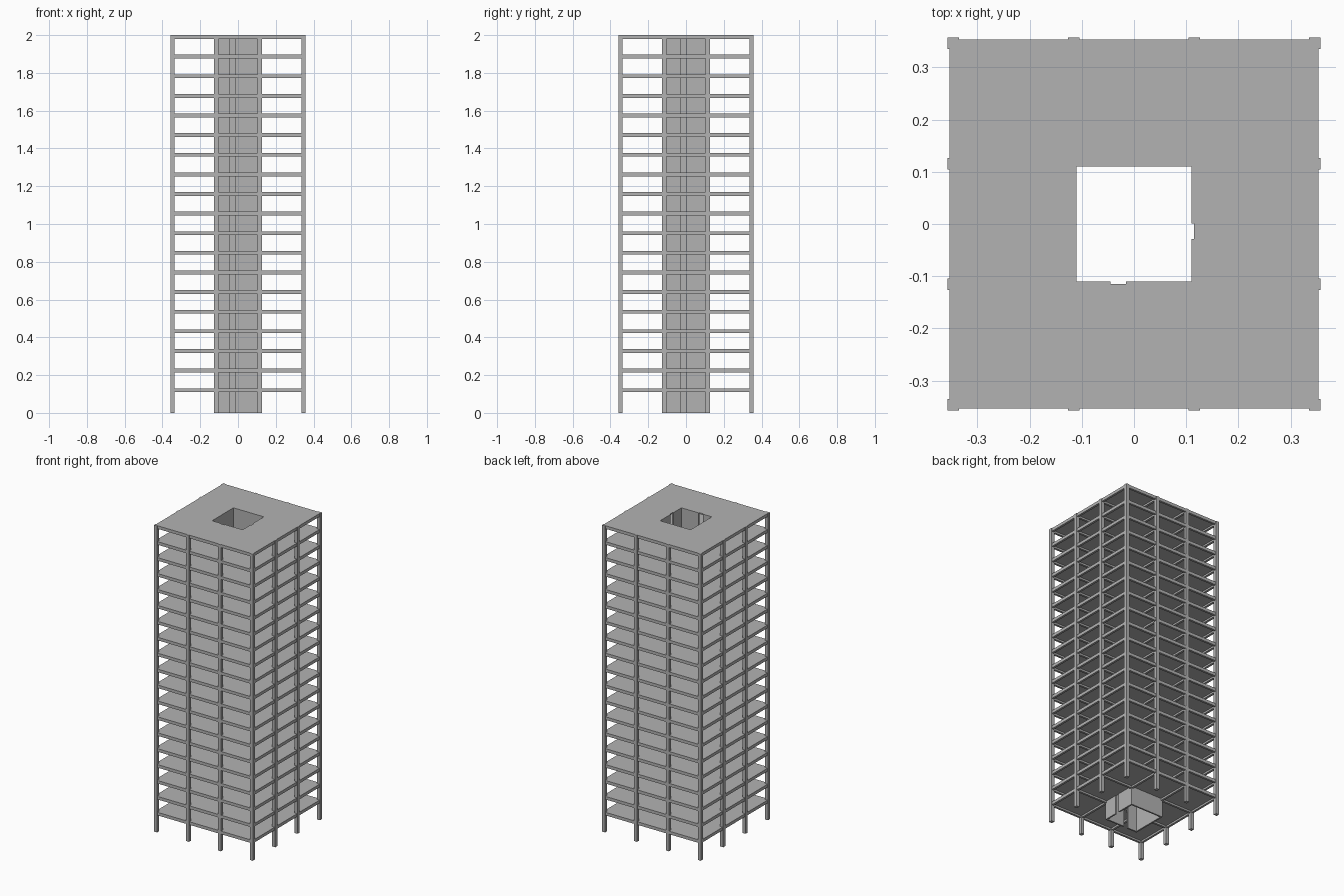
import bpy
import bmesh

# Remove the default cube
cube = bpy.data.objects.get("Cube")
if cube:
    bpy.data.objects.remove(cube, do_unlink=True)

# Main dimensions
FLOORS = 19
FIRST = 0.13                          # top of the first floor slab
STEP = (2.0 - FIRST) / (FLOORS - 1)
EDGE = 0.353                          # outer edge of the slabs
GRID = (-0.346, -0.115, 0.115, 0.346)  # column lines
COL = 0.022
DEPTH = 0.02                          # slab and beam together
SLAB = 0.008
BEAM = 0.014
WALL = 0.01
CORE = 0.115                          # centre line of the core walls

concrete = bpy.data.materials.new("concrete grey")
concrete.use_nodes = True
grey = (0.45, 0.45, 0.45, 1.0)
concrete.diffuse_color = grey
concrete.node_tree.nodes["Principled BSDF"].inputs["Base Color"].default_value = grey


def add_box(bm, x0, x1, y0, y1, z0, z1):
    verts = bmesh.ops.create_cube(bm, size=1)["verts"]
    for v in verts:
        v.co.x = x1 if v.co.x > 0 else x0
        v.co.y = y1 if v.co.y > 0 else y0
        v.co.z = z1 if v.co.z > 0 else z0


def finish(bm, name):
    bmesh.ops.recalc_face_normals(bm, faces=bm.faces)
    mesh = bpy.data.meshes.new(name)
    bm.to_mesh(mesh)
    bm.free()
    mesh.materials.append(concrete)
    obj = bpy.data.objects.new(name, mesh)
    bpy.context.collection.objects.link(obj)
    return obj


def repeat_floors(obj):
    array = obj.modifiers.new("floors", "ARRAY")
    array.count = FLOORS
    array.use_relative_offset = False
    array.use_constant_offset = True
    array.constant_offset_displace = (0, 0, STEP)


# Floor slabs with a square opening around the core
bm = bmesh.new()
lines = (-EDGE, -CORE, CORE, EDGE)
pts = [[bm.verts.new((x, y, FIRST)) for y in lines] for x in lines]
for i in range(3):
    for j in range(3):
        if (i, j) != (1, 1):
            bm.faces.new((pts[i][j], pts[i + 1][j], pts[i + 1][j + 1], pts[i][j + 1]))
bmesh.ops.recalc_face_normals(bm, faces=bm.faces)
solid = bmesh.ops.extrude_face_region(bm, geom=bm.faces[:], use_keep_orig=True)
for v in solid["geom"]:
    if isinstance(v, bmesh.types.BMVert):
        v.co.z -= SLAB
repeat_floors(finish(bm, "floor_slabs"))

# Beams under the slabs: the outer ring, and inner lines broken at the core
bm = bmesh.new()
low, high = FIRST - DEPTH, FIRST - SLAB
rim = EDGE - BEAM
for s in (-1, 1):
    a, b = sorted((s * EDGE, s * rim))
    add_box(bm, a, b, -EDGE, EDGE, low, high)
    add_box(bm, -rim, rim, a, b, low, high)
    for t in (-1, 1):
        a, b = s * CORE - BEAM / 2, s * CORE + BEAM / 2
        c, d = sorted((t * CORE, t * rim))
        add_box(bm, a, b, c, d, low, high)
        add_box(bm, c, d, a, b, low, high)
repeat_floors(finish(bm, "floor_beams"))

# Columns around the outside
bm = bmesh.new()
r = COL / 2
for x in GRID:
    for y in GRID:
        if max(abs(x), abs(y)) > CORE:
            add_box(bm, x - r, x + r, y - r, y + r, 0, 2.0)
finish(bm, "outer_columns")

# Core walls, with full-height door gaps in the front and +x walls
bm = bmesh.new()
inner, outer = CORE - WALL / 2, CORE + WALL / 2
add_box(bm, -outer, outer, inner, outer, 0, 2.0)
add_box(bm, -outer, -inner, -outer, inner, 0, 2.0)
for a, b in ((-inner, -0.045), (-0.015, outer)):
    add_box(bm, a, b, -outer, -inner, 0, 2.0)
for a, b in ((-inner, -0.029), (0.001, inner)):
    add_box(bm, inner, outer, a, b, 0, 2.0)
finish(bm, "core_walls")
